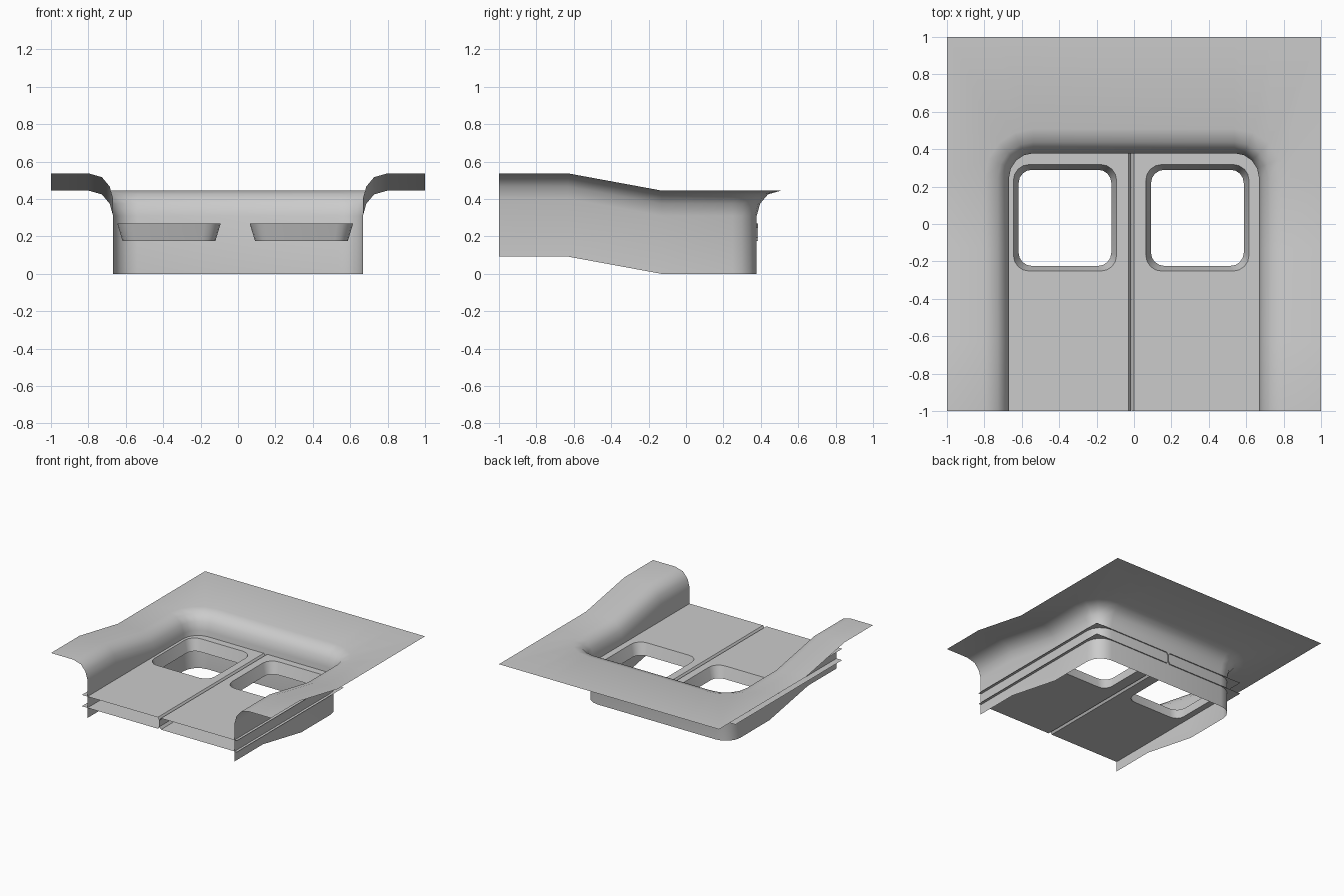
import bpy, bmesh, math

if "Cube" in bpy.data.objects:
    bpy.data.objects.remove(bpy.data.objects["Cube"])

SEAM = -0.015            # line the two doors meet on
TOP, BOT = 0.268, 0.175  # door skin heights


def finish(name, bm, angle):
    me = bpy.data.meshes.new(name)
    bm.to_mesh(me)
    bm.free()
    ob = bpy.data.objects.new(name, me)
    bpy.context.collection.objects.link(ob)
    bpy.ops.object.select_all(action='DESELECT')
    ob.select_set(True)
    bpy.context.view_layer.objects.active = ob
    bpy.ops.object.shade_smooth_by_angle(angle=math.radians(angle))
    return ob


def rise(y):
    """Raised front end of the surround."""
    return 0.092 * min(1, max(0, (-0.13 - y) / 0.5))


# Surround: flared profile (outward offset, height) swept round a U path
def build_surround():
    profile = [(0, 0), (0, 0.31), (0.018, 0.375), (0.06, 0.425), (0.13, 0.445)]
    wx, wy, r, segs = 0.668, 0.378, 0.13, 4
    cx, cy = wx - r, wy - r
    half = [((wx, y), (1, 0), (1, y)) for y in (-1, -0.63, -0.13)]
    for i in range(segs + 1):
        a = math.pi / 2 * i / segs
        c, s = math.cos(a), math.sin(a)
        if i <= segs / 2:
            rim = (1, cy + (1 - cy) * s / c)
        else:
            rim = (cx + (1 - cx) * c / s, 1)
        half.append(((cx + r * c, cy + r * s), (c, s), rim))
    mirrored = [((-p[0], p[1]), (-n[0], n[1]), (-q[0], q[1])) for p, n, q in reversed(half)]

    bm = bmesh.new()
    rows = []
    for p, n, q in half + mirrored:
        row = []
        for d, z in profile:
            x, y = p[0] + n[0] * d, p[1] + n[1] * d
            row.append(bm.verts.new((x, y, z + rise(y))))
        row.append(bm.verts.new((q[0], q[1], 0.445 + rise(q[1]))))
        rows.append(row)
    for a, b in zip(rows, rows[1:]):
        for i in range(len(a) - 1):
            bm.faces.new((a[i], b[i], b[i + 1], a[i + 1]))
    for f in bm.faces:
        f.normal_update()
    if sum(f.normal.z for f in bm.faces) < 0:
        bmesh.ops.reverse_faces(bm, faces=bm.faces)
    finish("surround", bm, 50)


def rounded_loop(bm, x0, x1, y0, y1, r, z, side, segs=4):
    corners = [(x0 + r, y0 + r, 180), (x1 - r, y0 + r, 270),
               (x1 - r, y1 - r, 0), (x0 + r, y1 - r, 90)]
    loop = []
    for cx, cy, start in corners:
        for i in range(segs + 1):
            a = math.radians(start + 90 * i / segs)
            loop.append(bm.verts.new((SEAM + side * (cx + r * math.cos(a)),
                                      cy + r * math.sin(a), z)))
    return loop


# Door: two skins joined by a tapered window opening and a bevelled seam edge
def build_door(name, side):
    bm = bmesh.new()
    y0, y1, outer = -1, 0.386, 0.705
    skins = []
    for z, t in ((TOP, 0), (BOT, 0.028)):
        hole = rounded_loop(bm, 0.078 + t, 0.63 - t, -0.252 + t, 0.318 - t, 0.085 - t * 0.5, z, side)
        rect = [bm.verts.new((SEAM + side * x, y, z))
                for x, y in ((0.015, y0), (outer, y0), (outer, y1), (0.015, y1))]
        n = len(hole)
        for k in range(4):
            inner = [hole[(k * 5 + 2 + j) % n] for j in range(6)]
            bm.faces.new([rect[k], rect[(k + 1) % 4]] + inner[::-1])
        skins.append((hole, rect))
    (h0, r0), (h1, r1) = skins
    for i in range(len(h0)):
        j = (i + 1) % len(h0)
        bm.faces.new((h0[i], h0[j], h1[j], h1[i]))
    # seam edge, meeting the other door at mid height
    mids = [[bm.verts.new((SEAM + side * 0.001, y, z)) for y in (y0, y1)]
            for z in (TOP - 0.02, BOT + 0.02)]
    chain = [[r0[0], r0[3]], *mids, [r1[0], r1[3]]]
    for a, b in zip(chain, chain[1:]):
        bm.faces.new((a[0], a[1], b[1], b[0]))
    bmesh.ops.recalc_face_normals(bm, faces=bm.faces)
    if sum(f.normal.z * (f.calc_center_median().z - 0.22) for f in bm.faces) < 0:
        bmesh.ops.reverse_faces(bm, faces=bm.faces)
    finish(name, bm, 30)


build_surround()
build_door("right_door", 1)
build_door("left_door", -1)
